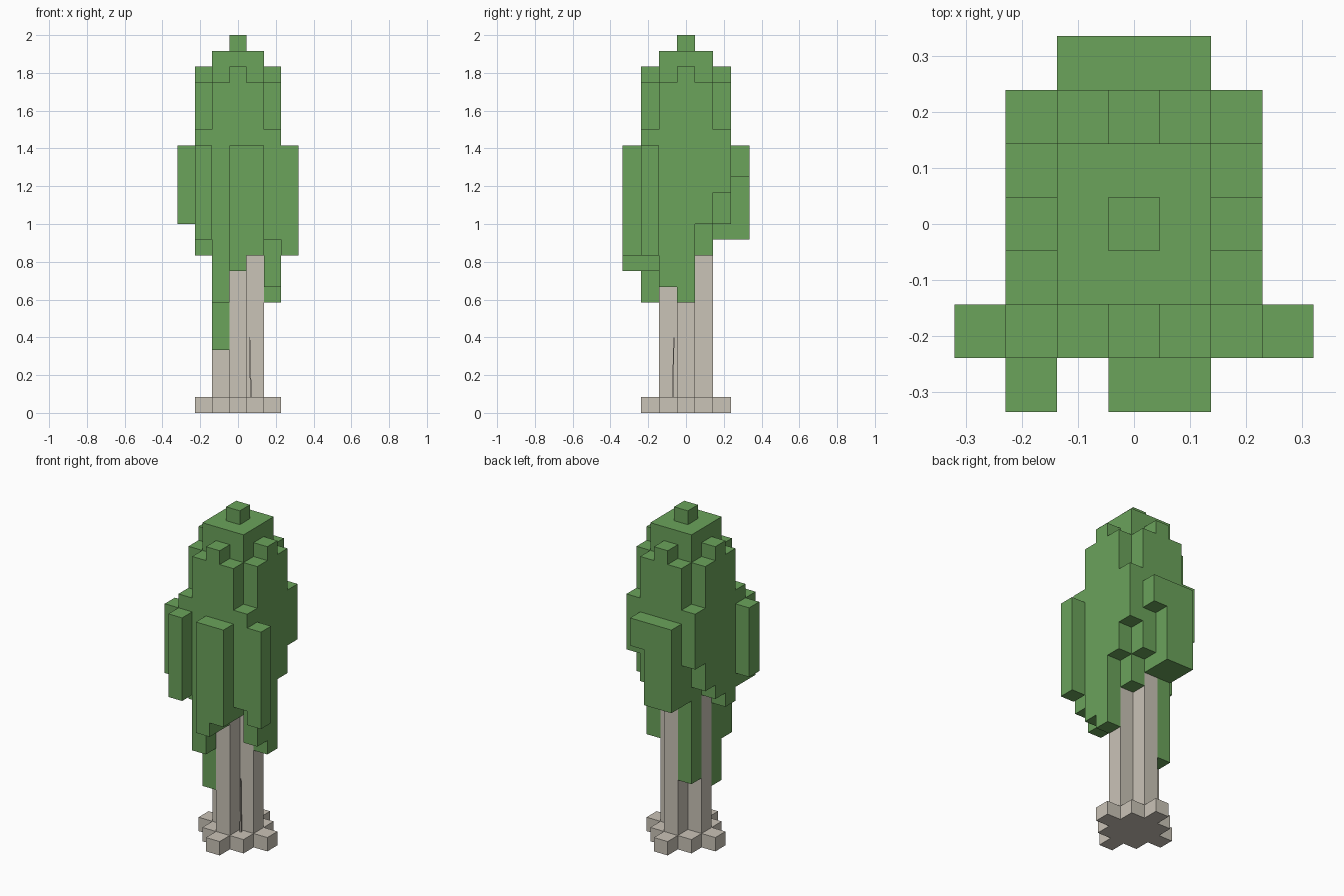
import bpy, bmesh
from mathutils import Vector

cube = bpy.data.objects.get("Cube")
if cube:
    bpy.data.objects.remove(cube, do_unlink=True)

CELL = Vector((0.0915, 0.0957, 1 / 12))


def make_material(name, rgb):
    mat = bpy.data.materials.new(name)
    mat.use_nodes = True
    color = (*rgb, 1)
    mat.diffuse_color = color
    mat.node_tree.nodes["Principled BSDF"].inputs["Base Color"].default_value = color
    return mat


def finish(name, bm, mat):
    mesh = bpy.data.meshes.new(name)
    bm.to_mesh(mesh)
    bm.free()
    mesh.materials.append(mat)
    obj = bpy.data.objects.new(name, mesh)
    bpy.context.collection.objects.link(obj)
    return obj


def build_blocks(name, cells, solid, mat):
    """Skin a set of grid cells, leaving out faces that touch another cell."""
    bm = bmesh.new()
    for cell in cells:
        for axis in range(3):
            for side in (-1, 1):
                near = list(cell)
                near[axis] += side
                if tuple(near) in solid:
                    continue
                u, v = (axis + 1) % 3, (axis + 2) % 3
                corners = []
                for a, b in ((-1, -1), (1, -1), (1, 1), (-1, 1)):
                    p = Vector(cell) + Vector((0, 0, 0.5))
                    p[axis] += side / 2
                    p[u] += a / 2
                    p[v] += b / 2
                    corners.append(bm.verts.new(p * CELL))
                bm.faces.new(corners if side > 0 else corners[::-1])
    bmesh.ops.remove_doubles(bm, verts=bm.verts, dist=0.001)
    bmesh.ops.dissolve_limit(bm, angle_limit=0.01, verts=bm.verts, edges=bm.edges)
    return finish(name, bm, mat)


def crown_top(i, j):
    low, high = sorted((abs(i), abs(j)))
    if high == 3:
        return 17
    if high == 2:
        return (22, 21, 18)[low]
    return 24 - high


leaf_green = make_material("leaf green", (0.147, 0.366, 0.105))
pale_bark = make_material("pale bark", (0.59, 0.546, 0.474))

# Lowest leaf layer of each column (base 16), rows from back to front
UNDERSIDE = (
    "..bbf..",
    ".ebbce.",
    ".c5bac.",
    ".bbbb7.",
    ".a4ba8.",
    "cb79aba",
    ".b.9a..",
)
leaves = set()
for row, text in enumerate(UNDERSIDE):
    for col, char in enumerate(text):
        if char != ".":
            i, j = col - 3, 3 - row
            leaves.update((i, j, k) for k in range(int(char, 16), crown_top(i, j)))

# Cross-shaped trunk on a one-layer diamond of roots
trunk, roots = set(), set()
for i in range(-2, 3):
    for j in range(-2, 3):
        reach = abs(i) + abs(j)
        if reach <= 2:
            roots.add((i, j, 0))
        if reach <= 1:
            trunk.update((i, j, k) for k in range(1, 11))

solid = leaves | trunk | roots
build_blocks("leaf_crown", leaves, solid, leaf_green)
build_blocks("trunk", trunk, solid, pale_bark)
build_blocks("roots", roots, solid, pale_bark)

# Thin tapering shoot in the front corner of the trunk
bm = bmesh.new()
bmesh.ops.create_cube(bm, size=1)
for v in bm.verts:
    top = v.co.z > 0
    width = 0.005 if top else 0.009
    shift = 0 if top else 0.006
    v.co = Vector((0.062 + shift + v.co.x * width,
                   -0.064 - shift + v.co.y * width,
                   0.4 if top else 0.083))
finish("bark_shoot", bm, pale_bark)
